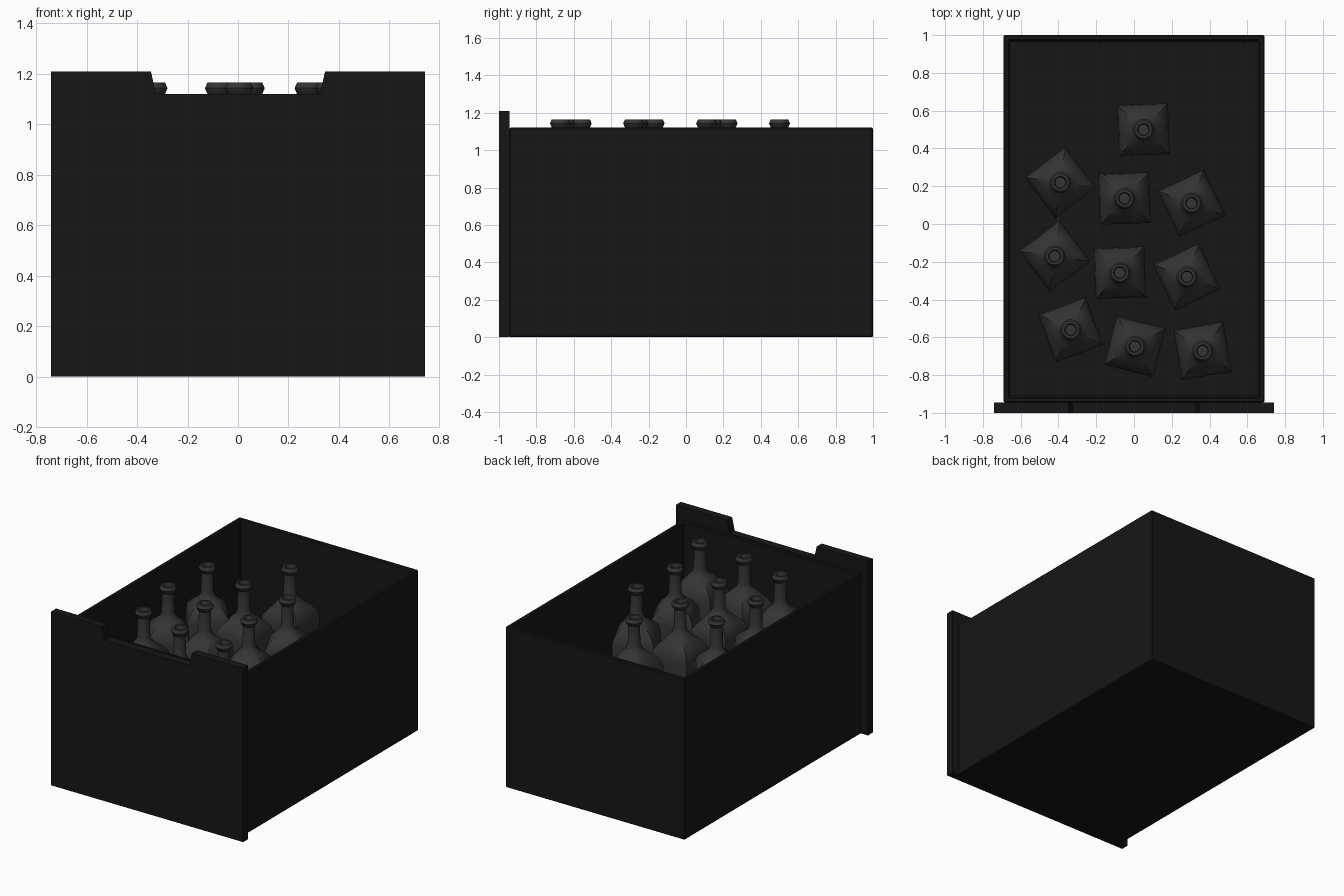
import bpy, bmesh
from math import sin, cos, pi, radians, sqrt

if "Cube" in bpy.data.objects:
    bpy.data.objects.remove(bpy.data.objects["Cube"])


def material(name, v):
    m = bpy.data.materials.new(name)
    m.diffuse_color = (v, v, v, 1)
    m.use_nodes = True
    m.node_tree.nodes["Principled BSDF"].inputs["Base Color"].default_value = m.diffuse_color
    return m


def make_object(name, bm, mat):
    bmesh.ops.recalc_face_normals(bm, faces=bm.faces)
    me = bpy.data.meshes.new(name)
    bm.to_mesh(me)
    bm.free()
    me.materials.append(mat)
    ob = bpy.data.objects.new(name, me)
    bpy.context.collection.objects.link(ob)
    return ob


def bevel(ob, width):
    b = ob.modifiers.new("edge_bevel", 'BEVEL')
    b.width, b.segments, b.limit_method = width, 1, 'ANGLE'


box_mat = material("dark_box", 0.008)
glass_mat = material("dark_glass", 0.035)

# Open box: cube with the top inset and pushed down to the floor
X, Y0, Y1, H, WALL, FLOOR = 0.69, -0.945, 1.0, 1.12, 0.04, 0.04
bm = bmesh.new()
bmesh.ops.create_cube(bm, size=1)
for v in bm.verts:
    v.co = (v.co.x * 2 * X, v.co.y * (Y1 - Y0) + (Y0 + Y1) / 2, (v.co.z + 0.5) * H)
bm.normal_update()
top = max(bm.faces, key=lambda f: f.calc_center_median().z)
bmesh.ops.inset_individual(bm, faces=[top], thickness=WALL)
hole = bmesh.ops.extrude_discrete_faces(bm, faces=[top])["faces"][0]
for v in hole.verts:
    v.co.z = FLOOR
bmesh.ops.remove_doubles(bm, verts=bm.verts, dist=1e-5)
bevel(make_object("drawer_box", bm, box_mat), 0.006)

# Front panel: notched outline, extruded through its thickness
half = [(0.74, 0), (0.74, 1.21), (0.345, 1.21), (0.325, 1.12)]
outline = half + [(-x, z) for x, z in reversed(half)]
bm = bmesh.new()
face = bm.faces.new([bm.verts.new((x, -1, z)) for x, z in outline])
ext = bmesh.ops.extrude_face_region(bm, geom=[face])["geom"]
bmesh.ops.translate(bm, vec=(0, 0.055, 0),
                    verts=[g for g in ext if isinstance(g, bmesh.types.BMVert)])
make_object("front_panel", bm, box_mat)

# Bottle profile: (z, radius or half side, squareness 0 = round, 1 = square)
SEG = 16
PROFILE = [
    (0.04, 0.125, 1), (0.055, 0.134, 1), (0.80, 0.134, 1), (0.84, 0.13, 0.9),
    (0.88, 0.113, 0.6), (0.92, 0.082, 0.25), (0.95, 0.052, 0), (0.98, 0.041, 0),
    (1.115, 0.038, 0), (1.12, 0.046, 0), (1.143, 0.056, 0), (1.165, 0.046, 0),
    (1.165, 0.033, 0), (1.14, 0.027, 0), (1.05, 0.027, 0),
]


def bottle_ring(bm, z, r, sq):
    verts = []
    for i in range(SEG):
        a = 2 * pi * i / SEG
        c, s = cos(a), sin(a)
        k = r * (1 - sq + sq / max(abs(c), abs(s)))
        verts.append(bm.verts.new((c * k, s * k, z)))
    return verts


bm = bmesh.new()
rings = [bottle_ring(bm, *p) for p in PROFILE]
for lo, hi in zip(rings, rings[1:]):
    for i in range(SEG):
        j = (i + 1) % SEG
        bm.faces.new((lo[i], lo[j], hi[j], hi[i]))
bm.faces.new(rings[0])
bm.faces.new(rings[-1])
first = make_object("bottle_1", bm, glass_mat)
bpy.context.view_layer.objects.active = first
first.select_set(True)
bpy.ops.object.shade_smooth_by_angle(angle=radians(35))

# Ten bottles: x, y, turn in degrees
PLACES = [
    (0.05, 0.50, 2), (-0.39, 0.22, 37), (-0.05, 0.135, 2), (0.305, 0.11, 25),
    (-0.42, -0.17, 37), (-0.075, -0.258, 2), (0.28, -0.28, 25),
    (-0.335, -0.56, 20), (0.005, -0.648, -14.5), (0.363, -0.672, 9.5),
]
for n, (x, y, turn) in enumerate(PLACES, 1):
    ob = first
    if n > 1:
        ob = first.copy()
        ob.name = f"bottle_{n}"
        bpy.context.collection.objects.link(ob)
    ob.location = (x, y, 0)
    ob.rotation_euler.z = radians(turn)
